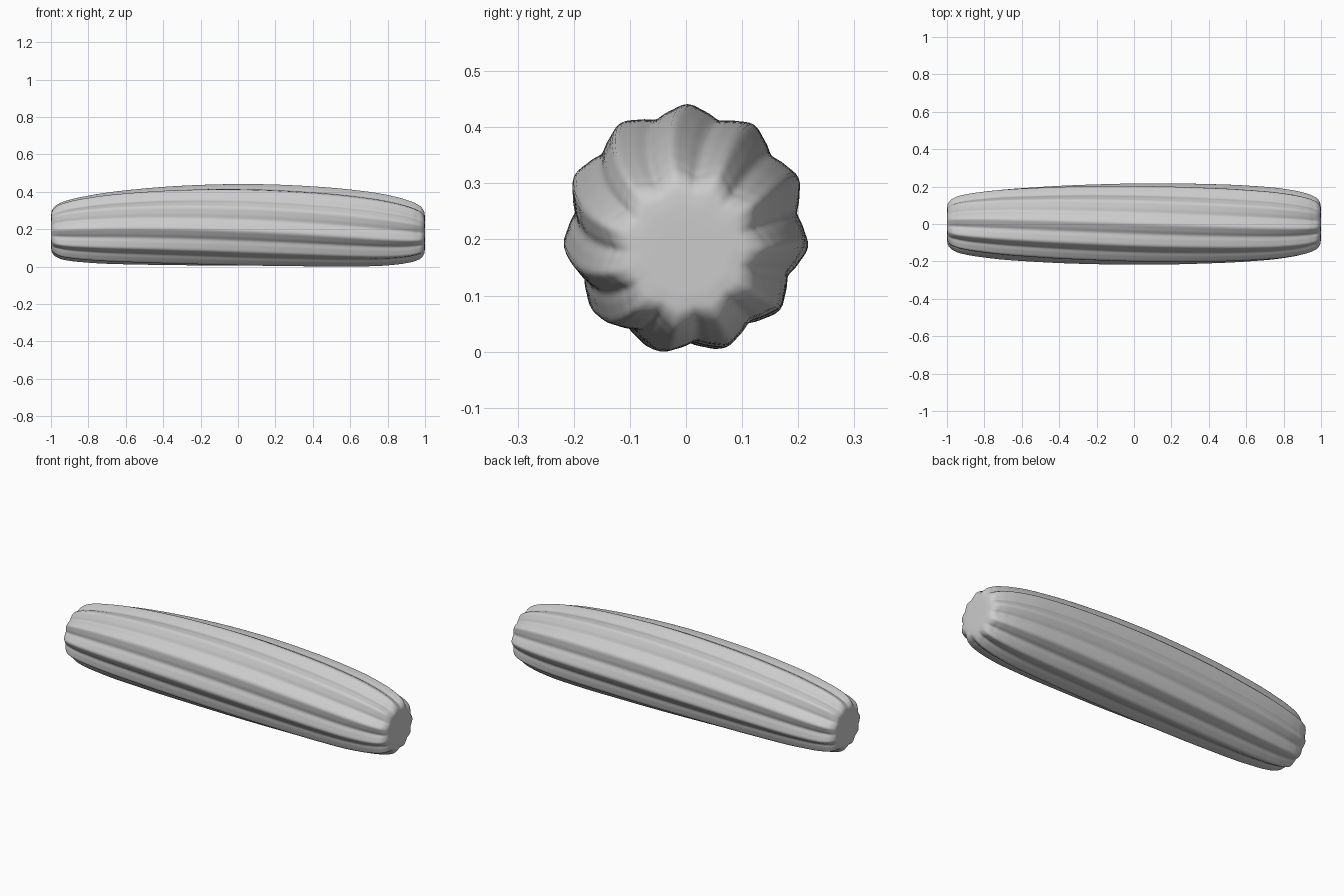
import bpy, bmesh, math
from mathutils import Vector

if "Cube" in bpy.data.objects:
    bpy.data.objects.remove(bpy.data.objects["Cube"])

RIBS, SEGMENTS, STEPS = 11, 176, 8
TWIST = math.radians(10)  # rib rotation per unit of length

# Outer radius along the length: (x, radius), from the left cap to the right cap
PROFILE = [(-1, .02), (-1, .06), (-.999, .09), (-.995, .112), (-.98, .133), (-.95, .151),
           (-.9, .165), (-.8, .181), (-.5, .206), (-.2, .218), (.1, .222), (.35, .218),
           (.6, .208), (.8, .19), (.9, .171), (.95, .155), (.98, .137), (.995, .114),
           (.999, .09), (1, .06), (1, .02)]


def smooth_path(points):
    """Cardinal curve with tangents scaled for uneven point spacing."""
    p = [Vector(q) for q in points]
    d = [(b - a).length for a, b in zip(p, p[1:])]
    tangents = [(p[1] - p[0]).normalized()]
    for i in range(1, len(p) - 1):
        u, v = (p[i] - p[i - 1]) / d[i - 1], (p[i + 1] - p[i]) / d[i]
        tangents.append((u * d[i] + v * d[i - 1]).normalized())
    tangents.append((p[-1] - p[-2]).normalized())
    out = []
    for i, length in enumerate(d):
        for k in range(STEPS):
            t = k / STEPS
            out.append(p[i] * (2*t**3 - 3*t**2 + 1) + p[i + 1] * (3*t**2 - 2*t**3)
                       + tangents[i] * length * (t**3 - 2*t**2 + t)
                       + tangents[i + 1] * length * (t**3 - t**2))
    return out + [p[-1]]


def rib_depth(angle, radius):
    """Depth of the grooves, fading out on the caps."""
    fade = min(1, radius / .15) ** 3
    groove = .018 * (.5 - .5 * math.cos(RIBS * angle))
    fine = .001 * (1 - math.cos(3 * RIBS * angle))
    return fade * (groove + fine)


# Ribbed body: twisted rings around a slightly arched axis
bm = bmesh.new()
rings = []
for x, radius in smooth_path(PROFILE):
    x = max(-1, min(1, x))
    centre = .231 - .004 * x - .035 * x * x
    turn = TWIST * (x - .1)
    ring = []
    for k in range(SEGMENTS):
        a = 2 * math.pi * k / SEGMENTS
        r = radius - rib_depth(a, radius)
        b = a + math.pi / 2 + turn
        ring.append(bm.verts.new((x, .99 * r * math.cos(b), centre + r * math.sin(b))))
    rings.append(ring)
for lower, upper in zip(rings, rings[1:]):
    for k in range(SEGMENTS):
        n = (k + 1) % SEGMENTS
        bm.faces.new((lower[k], lower[n], upper[n], upper[k]))
bm.faces.new(rings[0])
bm.faces.new(rings[-1])
bmesh.ops.recalc_face_normals(bm, faces=bm.faces[:])

# Stand the body on the ground
ground = min(v.co.z for v in bm.verts)
bmesh.ops.translate(bm, verts=bm.verts[:], vec=(0, 0, -ground))

mesh = bpy.data.meshes.new("ribbed_body")
bm.to_mesh(mesh)
bm.free()
mesh.shade_smooth()
body = bpy.data.objects.new("ribbed_body", mesh)
bpy.context.collection.objects.link(body)

grey = bpy.data.materials.new("light grey")
grey.diffuse_color = (.6, .6, .6, 1)
grey.use_nodes = True
grey.node_tree.nodes["Principled BSDF"].inputs["Base Color"].default_value = grey.diffuse_color
mesh.materials.append(grey)
